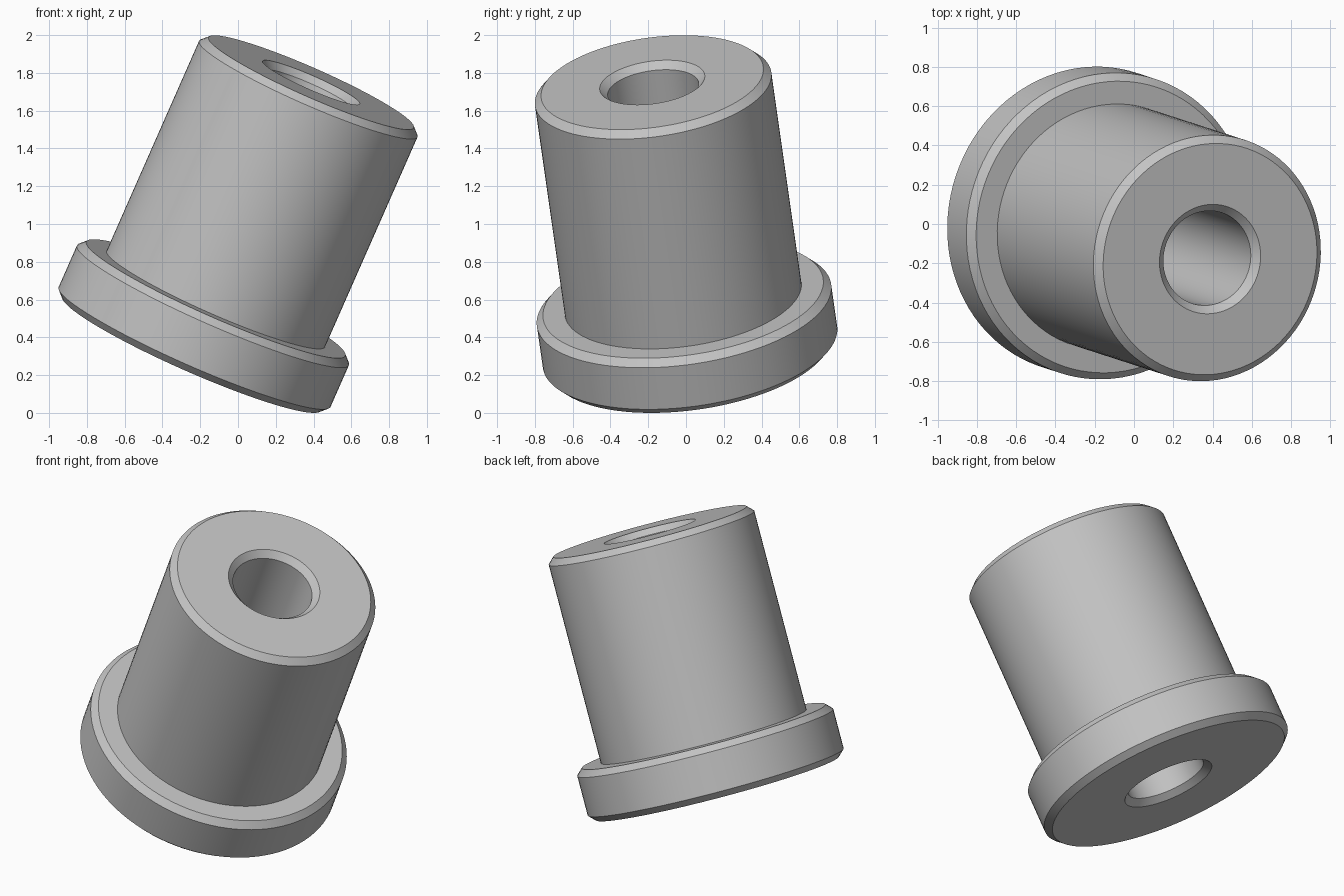
import bpy, bmesh, math
from mathutils import Vector, Matrix

cube = bpy.data.objects.get("Cube")
if cube:
    bpy.data.objects.remove(cube, do_unlink=True)

# Material
grey = bpy.data.materials.new("plain grey")
grey.use_nodes = True
colour = (0.55, 0.55, 0.55, 1.0)
grey.diffuse_color = colour
grey.node_tree.nodes["Principled BSDF"].inputs["Base Color"].default_value = colour

# Main dimensions
BORE, BODY, FLANGE = 0.243, 0.632, 0.787
FLANGE_H, HEIGHT, C = 0.319, 1.581, 0.038
SEGMENTS = 96

# Closed cross-section (radius, height) with chamfered rims
profile = [
    (BORE, C), (BORE + C, 0), (FLANGE - C, 0), (FLANGE, C),
    (FLANGE, FLANGE_H - C), (FLANGE - C, FLANGE_H), (BODY, FLANGE_H),
    (BODY, HEIGHT - C), (BODY - C, HEIGHT), (BORE + C, HEIGHT),
    (BORE, HEIGHT - C),
]

# Revolve the section around the axis
bm = bmesh.new()
ring = [bm.verts.new((r, 0, z)) for r, z in profile]
edges = [bm.edges.new((a, b)) for a, b in zip(ring, ring[1:] + ring[:1])]
bmesh.ops.spin(bm, geom=ring + edges, cent=(0, 0, 0), axis=(0, 0, 1),
               angle=math.tau, steps=SEGMENTS, use_merge=False)
bmesh.ops.remove_doubles(bm, verts=bm.verts[:], dist=0.0001)
bmesh.ops.recalc_face_normals(bm, faces=bm.faces[:])

# Lean the bushing and rest its lowest rim on the ground
axis = Vector((0.400, -0.1295, 0.9075))
tilt = Vector((0, 0, 1)).rotation_difference(axis).to_matrix().to_4x4()
bm.transform(Matrix.Translation((-0.245, 0.026, 0)) @ tilt)
lowest = min(v.co.z for v in bm.verts)
bmesh.ops.translate(bm, verts=bm.verts[:], vec=(0, 0, -lowest))

mesh = bpy.data.meshes.new("flanged_bushing")
bm.to_mesh(mesh)
bm.free()
mesh.materials.append(grey)
bushing = bpy.data.objects.new("flanged_bushing", mesh)
bpy.context.collection.objects.link(bushing)

# Smooth walls, crisp chamfer edges
bpy.ops.object.select_all(action='DESELECT')
bushing.select_set(True)
bpy.context.view_layer.objects.active = bushing
bpy.ops.object.shade_smooth_by_angle(angle=math.radians(30))
